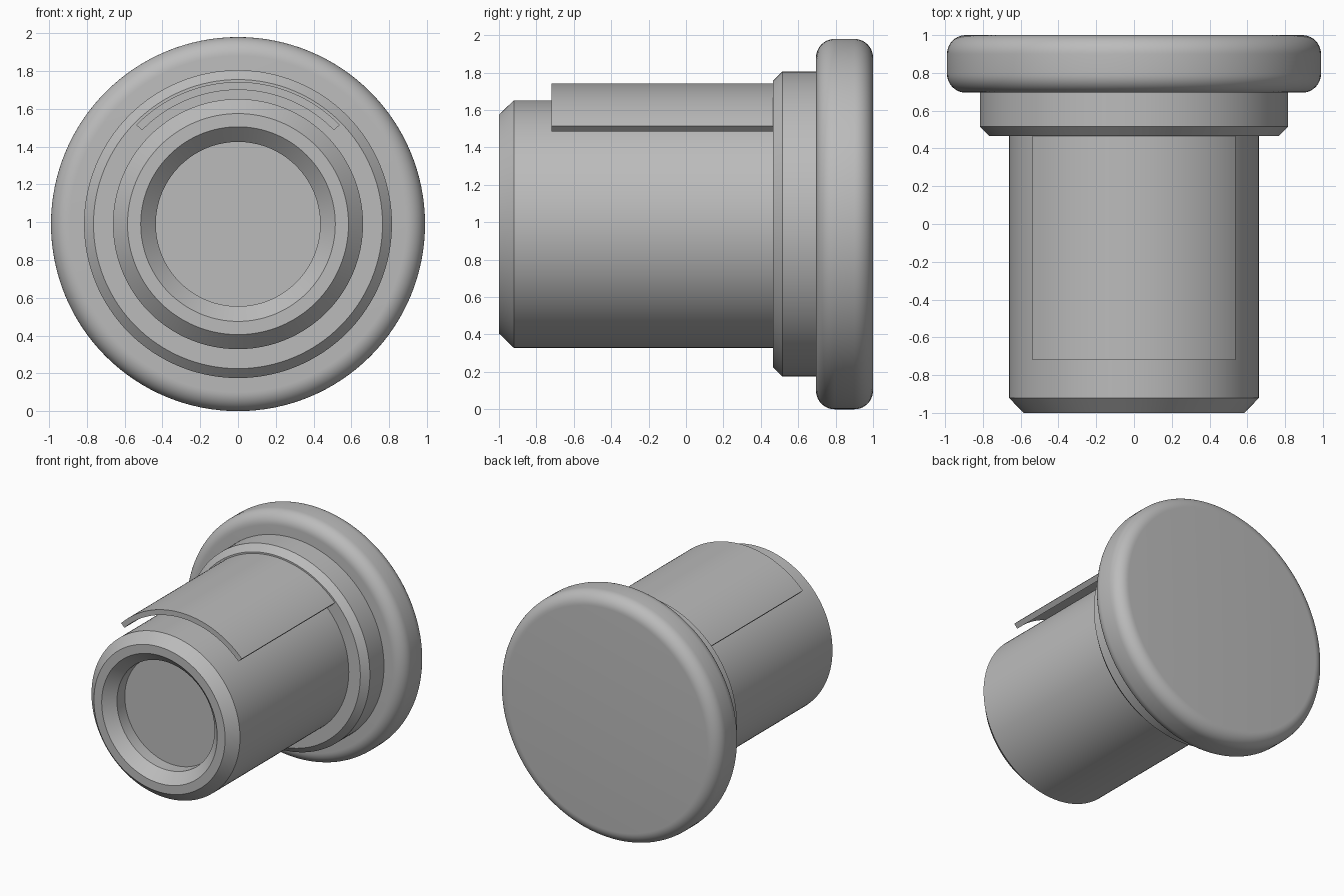
import bpy, bmesh, math
from mathutils import Matrix, Vector

cube = bpy.data.objects.get("Cube")
if cube:
    bpy.data.objects.remove(cube, do_unlink=True)

AXIS_Z = 0.99
SEGMENTS = 128

grey = bpy.data.materials.new("plain grey")
grey.use_nodes = True
colour = (0.5, 0.5, 0.5, 1)
grey.diffuse_color = colour
grey.node_tree.nodes["Principled BSDF"].inputs["Base Color"].default_value = colour


def finish(name, bm):
    bmesh.ops.recalc_face_normals(bm, faces=bm.faces)
    mesh = bpy.data.meshes.new(name)
    bm.to_mesh(mesh)
    bm.free()
    mesh.materials.append(grey)
    obj = bpy.data.objects.new(name, mesh)
    bpy.context.collection.objects.link(obj)
    obj.location.z = AXIS_Z
    bpy.ops.object.select_all(action='DESELECT')
    obj.select_set(True)
    bpy.context.view_layer.objects.active = obj
    bpy.ops.object.shade_smooth_by_angle(angle=math.radians(30))
    return obj


def sweep(name, profile, start=0.0, angle=math.tau, closed=False):
    """Turn a (radius, y) profile about the y axis, measured from straight up."""
    bm = bmesh.new()
    full = angle > 6.28
    steps = SEGMENTS if full else 48
    rings = []
    for i in range(steps if full else steps + 1):
        turn = Matrix.Rotation(start + angle * i / steps, 3, 'Y')
        rings.append([bm.verts.new(turn @ Vector((0, y, r))) for r, y in profile])
    pairs = list(zip(rings, rings[1:]))
    if full:
        pairs.append((rings[-1], rings[0]))
    n = len(profile)
    for a, b in pairs:
        for j in range(n if closed else n - 1):
            k = (j + 1) % n
            bm.faces.new((a[j], a[k], b[k], b[j]))
    if full:
        # flat discs at both ends of the profile
        for j in (0, n - 1):
            bm.faces.new([ring[j] for ring in rings])
    else:
        bm.faces.new(rings[0])
        bm.faces.new(rings[-1])
    return finish(name, bm)


# Hollow-nosed shaft with chamfered rim and shallow recess
sweep("shaft", [(0.435, -0.82), (0.435, -0.92), (0.515, -1), (0.585, -1),
                (0.662, -0.92), (0.662, 0.5)])

# Stepped collar with a chamfered front edge
sweep("collar", [(0.765, 0.465), (0.815, 0.515), (0.815, 0.72)])

# Rounded end flange
FILLET, RADIUS, FRONT, BACK = 0.1, 0.99, 0.695, 1.0
arc = [math.pi / 2 * i / 10 for i in range(11)]
rim = RADIUS - FILLET
profile = [(rim + FILLET * math.sin(a), FRONT + FILLET * (1 - math.cos(a))) for a in arc]
profile += [(rim + FILLET * math.cos(a), BACK - FILLET * (1 - math.sin(a))) for a in arc]
sweep("flange", profile)

# Curved strip floating just above the shaft
half = math.radians(45.7)
sweep("curved_strip", [(0.71, -0.72), (0.752, -0.72), (0.752, 0.48), (0.71, 0.48)],
      -half, 2 * half, closed=True)
